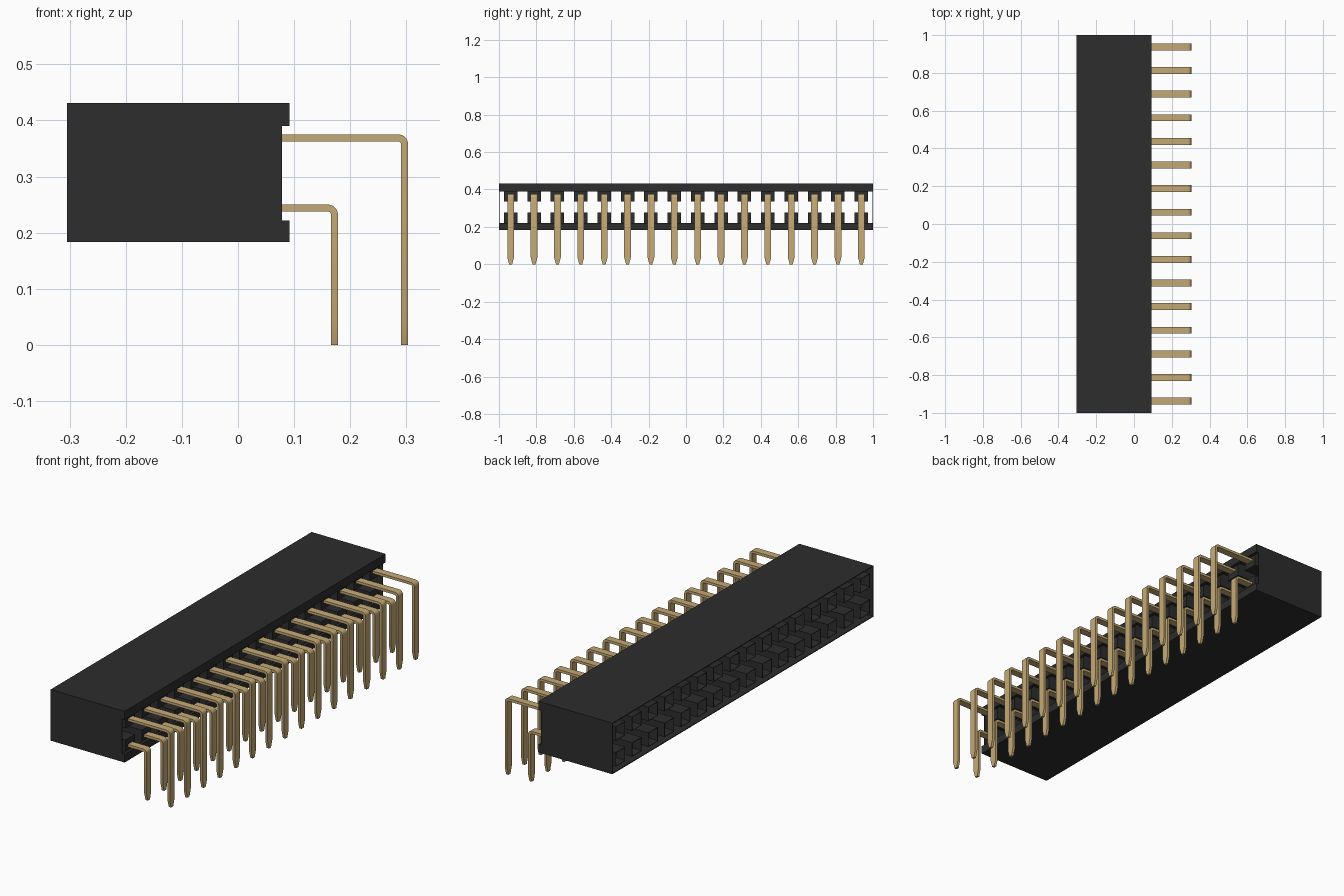
import bpy, bmesh, math
from mathutils import Vector

cube = bpy.data.objects.get("Cube")
if cube:
    bpy.data.objects.remove(cube, do_unlink=True)


def material(name, rgb):
    m = bpy.data.materials.new(name)
    m.use_nodes = True
    m.diffuse_color = (*rgb, 1)
    m.node_tree.nodes["Principled BSDF"].inputs["Base Color"].default_value = (*rgb, 1)
    return m


BLACK = material("black plastic", (0.026, 0.026, 0.026))
GOLD = material("gold metal", (0.56, 0.40, 0.18))

PITCH, COUNT = 0.125, 16
ROWS_Y = [(i - (COUNT - 1) / 2) * PITCH for i in range(COUNT)]
X0, X1, X_LIP = -0.305, 0.078, 0.092      # socket mouth, rear wall, rear lip
Z0, Z1 = 0.183, 0.431                     # housing bottom and top
UPPER_Z, LOWER_Z = 0.369, 0.244           # pin row heights


def finish(name, bm, mat):
    bmesh.ops.recalc_face_normals(bm, faces=bm.faces[:])
    me = bpy.data.meshes.new(name)
    bm.to_mesh(me)
    bm.free()
    me.materials.append(mat)
    ob = bpy.data.objects.new(name, me)
    bpy.context.collection.objects.link(ob)
    return ob


def add_box(bm, lo, hi):
    lo, hi = Vector(lo), Vector(hi)
    verts = bmesh.ops.create_cube(bm, size=1)["verts"]
    for v in verts:
        v.co = (lo + hi) / 2 + v.co * (hi - lo)
    return verts


def box(name, lo, hi, mat):
    bm = bmesh.new()
    add_box(bm, lo, hi)
    return finish(name, bm, mat)


# Housing: thin outer walls with a raised lip along the rear edges
T = 0.004
box("housing_top", (X0, -1, Z1 - T), (X1, 1, Z1), BLACK)
box("housing_bottom", (X0, -1, Z0), (X1, 1, Z0 + T), BLACK)
box("housing_front_end", (X0, -1, Z0 + T), (X1, -1 + T, Z1 - T), BLACK)
box("housing_back_end", (X0, 1 - T, Z0 + T), (X1, 1, Z1 - T), BLACK)
box("upper_lip", (X1, -1, 0.39), (X_LIP, 1, Z1), BLACK)
box("lower_lip", (X1, -1, Z0), (X_LIP, 1, 0.222), BLACK)


# Socket tubes: hollow boxes open at the mouth, with a funnelled entry
def socket_row(name, z):
    bm = bmesh.new()
    for y in ROWS_Y:
        verts = add_box(bm, (X0, y - 0.036, z - 0.034), (X1, y + 0.036, z + 0.034))
        faces = {f for v in verts for f in v.link_faces}
        mouth = min(faces, key=lambda f: f.calc_center_median().x)
        for inset, depth in ((0.003, 0.0), (0.009, 0.02), (0.0005, 0.34)):
            bmesh.ops.inset_region(bm, faces=[mouth], thickness=inset)
            bmesh.ops.translate(bm, verts=mouth.verts[:], vec=(depth, 0, 0))
    finish(name, bm, BLACK)


socket_row("upper_sockets", UPPER_Z)
socket_row("lower_sockets", LOWER_Z)


# Bent flat pins: sections of (x, z, normal angle, half width) swept down to the tip
def pin_row(name, z, x):
    half, wide, radius, steps = 0.00625, 0.018, 0.012, 5
    sections = [(-0.1, z, math.pi / 2, wide)]
    for i in range(steps + 1):
        a = math.pi / 2 * (1 - i / steps)
        sections.append((x - radius + radius * math.cos(a),
                         z - radius + radius * math.sin(a), a, wide))
    sections += [(x, 0.037, 0, wide), (x, 0.0, 0, 0.008)]
    bm = bmesh.new()
    for y in ROWS_Y:
        rings = []
        for px, pz, a, w in sections:
            nx, nz = half * math.cos(a), half * math.sin(a)
            rings.append([bm.verts.new((px + s * nx, y + t * w, pz + s * nz))
                          for s, t in ((1, -1), (1, 1), (-1, 1), (-1, -1))])
        for r, q in zip(rings, rings[1:]):
            for k in range(4):
                n = (k + 1) % 4
                bm.faces.new((r[k], r[n], q[n], q[k]))
        bm.faces.new(rings[0])
        bm.faces.new(rings[-1])
        # Spring contact leaves inside the socket
        for side in (-1, 1):
            c = y + side * 0.015
            add_box(bm, (-0.27, c - 0.003, z - 0.012), (-0.1, c + 0.003, z + 0.012))
    ob = finish(name, bm, GOLD)
    bpy.ops.object.select_all(action="DESELECT")
    bpy.context.view_layer.objects.active = ob
    ob.select_set(True)
    bpy.ops.object.shade_smooth_by_angle(angle=math.radians(25))


pin_row("upper_pins", UPPER_Z, 0.297)
pin_row("lower_pins", LOWER_Z, 0.172)
